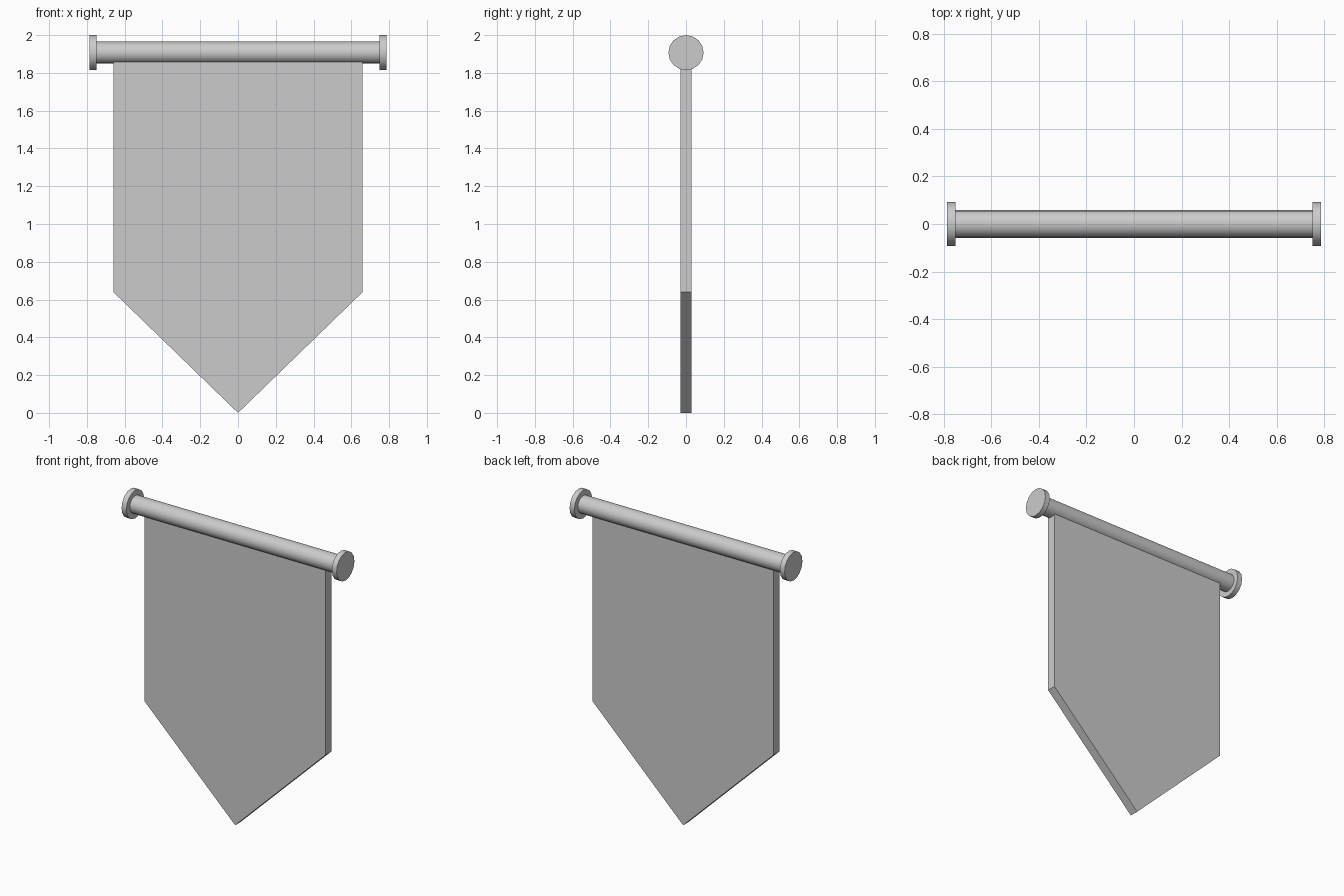
import bpy, bmesh, math

if "Cube" in bpy.data.objects:
    bpy.data.objects.remove(bpy.data.objects["Cube"])

ROD_Z = 1.907


def cylinder_x(name, radius, x0, x1, sides=16):
    """Smooth cylinder lying along the x axis."""
    bpy.ops.mesh.primitive_cylinder_add(
        vertices=sides, radius=radius, depth=x1 - x0,
        location=((x0 + x1) / 2, 0, ROD_Z), rotation=(0, math.pi / 2, 0))
    ob = bpy.context.object
    ob.name = name
    bpy.ops.object.shade_smooth_by_angle(angle=math.radians(40))
    return ob


# Hanging rod with a disc at each end
cylinder_x("rod", 0.058, -0.755, 0.755)
cylinder_x("rod_cap_left", 0.093, -0.785, -0.75)
cylinder_x("rod_cap_right", 0.093, 0.75, 0.785)

# Pointed banner: pentagon outline extruded through its thickness
outline = [(-0.66, 1.88), (-0.66, 0.64), (0, 0), (0.66, 0.64), (0.66, 1.88)]
bm = bmesh.new()
face = bm.faces.new([bm.verts.new((x, -0.03, z)) for x, z in outline])
ext = bmesh.ops.extrude_face_region(bm, geom=[face], use_keep_orig=True)
moved = [g for g in ext["geom"] if isinstance(g, bmesh.types.BMVert)]
bmesh.ops.translate(bm, verts=moved, vec=(0, 0.06, 0))
bmesh.ops.recalc_face_normals(bm, faces=bm.faces)
mesh = bpy.data.meshes.new("banner")
bm.to_mesh(mesh)
bm.free()
bpy.context.collection.objects.link(bpy.data.objects.new("banner", mesh))
